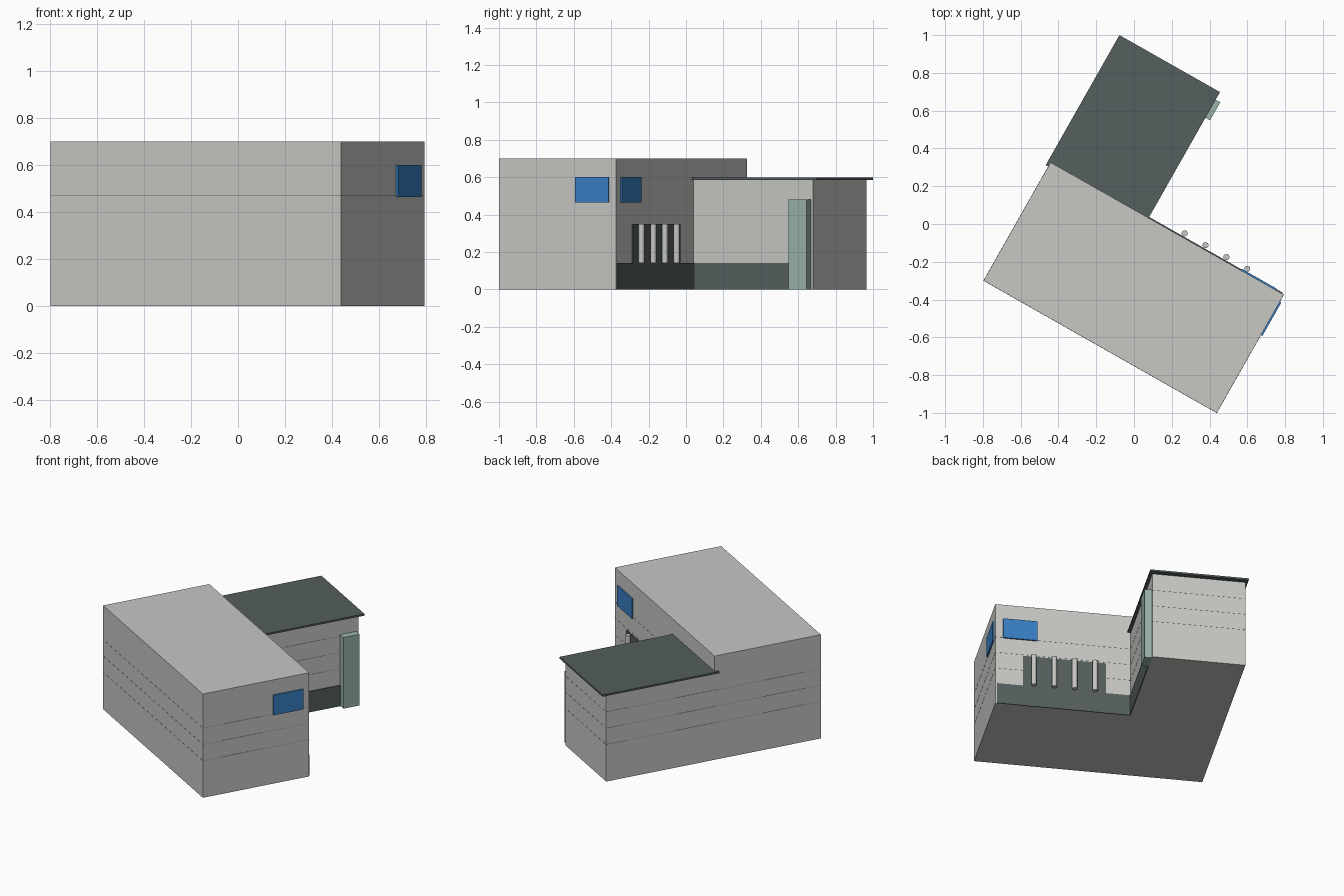
import bpy, bmesh, math
from mathutils import Matrix, Vector

cube = bpy.data.objects.get("Cube")
if cube:
    bpy.data.objects.remove(cube, do_unlink=True)

# Plan frame: u runs along the long hall, v runs back along the wing
FRAME = Matrix.Translation((-0.797, -0.30, 0)) @ Matrix.Rotation(math.radians(-29.55), 4, 'Z')


def material(name, rgb):
    m = bpy.data.materials.new(name)
    m.use_nodes = True
    m.diffuse_color = (*rgb, 1)
    m.node_tree.nodes["Principled BSDF"].inputs["Base Color"].default_value = (*rgb, 1)
    return m


WALL = material("pale grey wall", (0.57, 0.57, 0.55))
SLATE = material("dark slate", (0.09, 0.115, 0.11))
BLUE = material("blue glass", (0.04, 0.21, 0.55))
GREEN = material("pale green", (0.32, 0.45, 0.40))
SEAM = material("dark seam", (0.12, 0.12, 0.12))


def finish(name, bm, mat):
    bm.transform(FRAME)
    mesh = bpy.data.meshes.new(name)
    bm.to_mesh(mesh)
    bm.free()
    mesh.materials.append(mat)
    ob = bpy.data.objects.new(name, mesh)
    bpy.context.collection.objects.link(ob)
    return ob


def box(name, u, v, z, mat):
    """Box between (low, high) limits along u, v and z."""
    lo, hi = Vector((u[0], v[0], z[0])), Vector((u[1], v[1], z[1]))
    bm = bmesh.new()
    bmesh.ops.create_cube(bm, size=1, matrix=Matrix.Translation((lo + hi) / 2)
                          @ Matrix.Diagonal((*(hi - lo), 1)))
    return finish(name, bm, mat)


L, D, H = 1.42, 0.72, 0.70      # main hall
WU, WV, WH = 0.578, 1.454, 0.585  # wing

# Building volumes and wing roof
box("main_hall", (0, L), (0, D), (0, H), WALL)
box("wing", (0, WU), (D, WV), (0, WH), WALL)
box("wing_roof", (-0.015, 0.597), (0.695, 1.486), (WH, 0.597), SLATE)

# Thin floor seams around the walls
e, t = 0.0006, 0.0006
for i, z in enumerate((0.25, 0.36, 0.47)):
    box(f"hall_seam_{i + 1}", (-e, L + e), (-e, D + e), (z - t, z + t), SEAM)
    box(f"wing_seam_{i + 1}", (-e, WU + e), (D, WV + e), (z - t, z + t), SEAM)

# Dark plinths and entrance panel in the inner corner
box("hall_plinth", (WU, L - 0.01), (D, D + 0.006), (0, 0.14), SLATE)
box("wing_plinth", (WU, WU + 0.006), (D + 0.011, 1.34), (0, 0.14), SLATE)
box("entrance_panel", (0.732, 1.249), (D, D + 0.006), (0.14, 0.35), SLATE)

# Row of round columns in front of the panel
for i in range(4):
    bm = bmesh.new()
    bmesh.ops.create_cone(bm, cap_ends=True, segments=24, radius1=0.016, radius2=0.016,
                          depth=0.21, matrix=Matrix.Translation((0.803 + i * 0.127, 0.743, 0.245)))
    for f in bm.faces:
        f.smooth = len(f.verts) == 4
    for edge in bm.edges:
        edge.smooth = all(f.smooth for f in edge.link_faces)
    finish(f"column_{i + 1}", bm, WALL)

# Windows
box("back_window", (1.158, 1.371), (D, D + 0.009), (0.465, 0.60), BLUE)
box("side_window", (L, L + 0.009), (0.474, 0.678), (0.465, 0.60), BLUE)

# Tall green pier on the wing
box("green_pier", (0.57, 0.625), (1.33, 1.44), (0, 0.48), GREEN)
